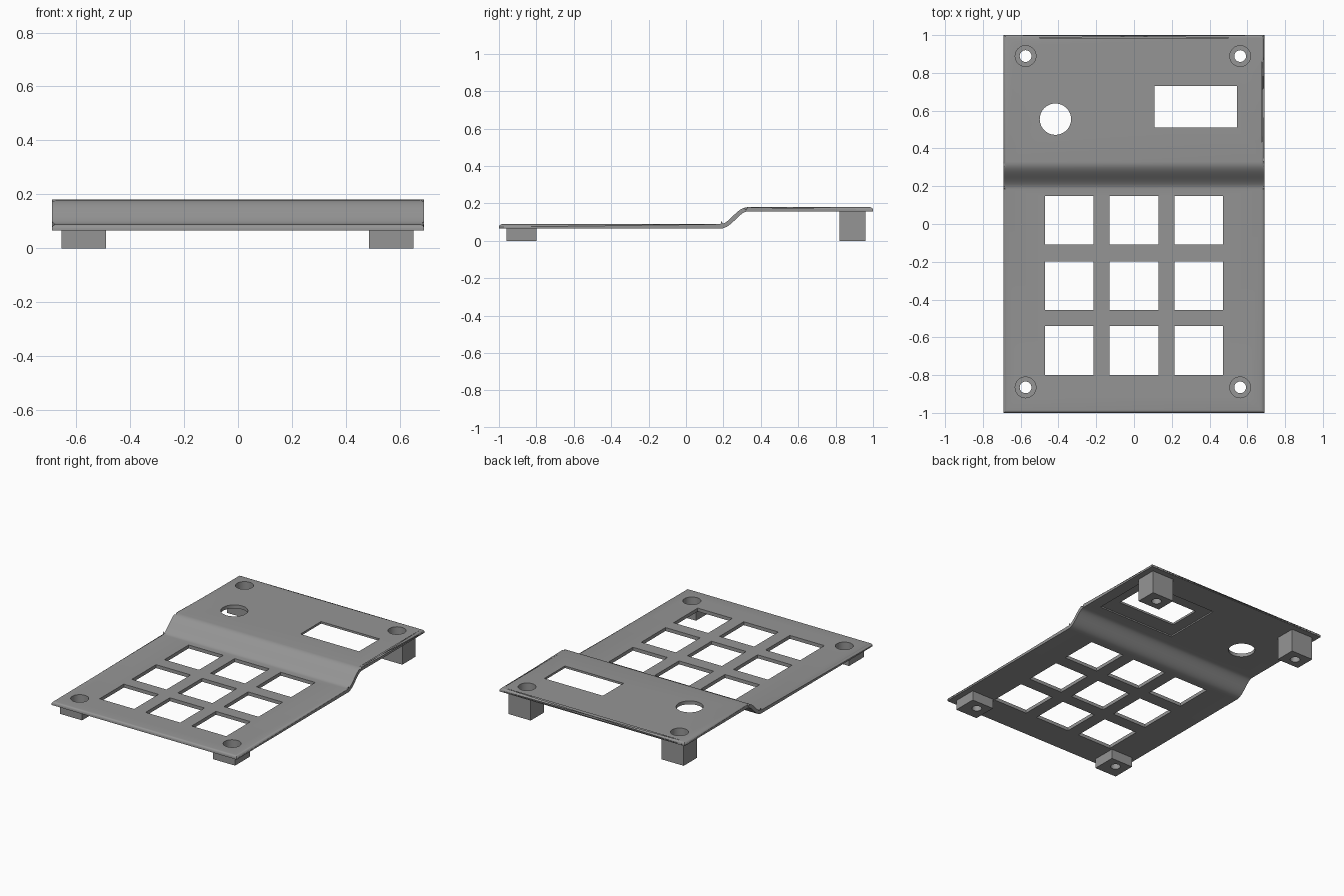
import bpy, bmesh, math
from mathutils import Vector, Matrix

if "Cube" in bpy.data.objects:
    bpy.data.objects.remove(bpy.data.objects["Cube"])

HALF_W, THICK = 0.69, 0.023
LOW_Z, HIGH_Z = 0.0775, 0.1685          # mid-plane heights of the two decks
STEP_A, STEP_B = 0.185, 0.33            # start and end of the S-bend

grey = bpy.data.materials.new("grey plastic")
grey.diffuse_color = (0.30, 0.30, 0.30, 1)
grey.use_nodes = True
grey.node_tree.nodes["Principled BSDF"].inputs["Base Color"].default_value = grey.diffuse_color


def make_object(name, bm):
    bmesh.ops.recalc_face_normals(bm, faces=bm.faces)
    mesh = bpy.data.meshes.new(name)
    bm.to_mesh(mesh)
    bm.free()
    mesh.materials.append(grey)
    obj = bpy.data.objects.new(name, mesh)
    bpy.context.collection.objects.link(obj)
    return obj


def box(name, x0, x1, y0, y1, z0, z1):
    bm = bmesh.new()
    m = Matrix.Translation(((x0 + x1) / 2, (y0 + y1) / 2, (z0 + z1) / 2))
    m = m @ Matrix.Diagonal((x1 - x0, y1 - y0, z1 - z0, 1))
    bmesh.ops.create_cube(bm, size=1, matrix=m)
    return make_object(name, bm)


def cylinder(name, x, y, r, z0, z1, sides=40):
    bm = bmesh.new()
    bmesh.ops.create_cone(bm, cap_ends=True, segments=sides, radius1=r, radius2=r,
                          depth=z1 - z0, matrix=Matrix.Translation((x, y, (z0 + z1) / 2)))
    return make_object(name, bm)


def combine(target, tool, operation):
    mod = target.modifiers.new("boolean", 'BOOLEAN')
    mod.operation, mod.solver, mod.object = operation, 'EXACT', tool
    bpy.context.view_layer.objects.active = target
    bpy.ops.object.modifier_apply(modifier=mod.name)
    bpy.data.objects.remove(tool)


# Side profile: flat deck, S-bend, raised deck, offset to both sides of the mid-line
mid = [(-1.0, LOW_Z, 0.0)]
for i in range(17):
    t = i / 16
    z = LOW_Z + (HIGH_Z - LOW_Z) * (1 - math.cos(math.pi * t)) / 2
    slope = (HIGH_Z - LOW_Z) / (STEP_B - STEP_A) * math.pi / 2 * math.sin(math.pi * t)
    mid.append((STEP_A + (STEP_B - STEP_A) * t, z, math.atan(slope)))
mid.append((1.0, HIGH_Z, 0.0))


def side(sign):
    return [(y - sign * math.sin(a) * THICK / 2, z + sign * math.cos(a) * THICK / 2)
            for y, z, a in mid]


# Faceplate: profile extruded across the width, rounded along the top rim
top, bottom = side(1), side(-1)
n = len(top)
bm = bmesh.new()
rows = [[[bm.verts.new((x, y, z)) for y, z in line] for line in (top, bottom)]
        for x in (-HALF_W, HALF_W)]
(lt, lb), (rt, rb) = rows
for i in range(n - 1):
    bm.faces.new((lt[i], rt[i], rt[i + 1], lt[i + 1]))
    bm.faces.new((lb[i], lb[i + 1], rb[i + 1], rb[i]))
bm.faces.new(lt + lb[::-1])
bm.faces.new(rt + rb[::-1])
for i in (0, n - 1):
    bm.faces.new((lt[i], lb[i], rb[i], rt[i]))
rim = [bm.edges.get((line[i], line[i + 1])) for line in (lt, rt) for i in range(n - 1)]
rim += [bm.edges.get((lt[i], rt[i])) for i in (0, n - 1)]
bmesh.ops.bevel(bm, geom=rim, offset=0.016, offset_type='OFFSET', segments=4,
                profile=0.5, affect='EDGES', clamp_overlap=False)
plate = make_object("faceplate", bm)

# Corner feet joined to the underside
for x0, x1 in ((-0.655, -0.49), (0.485, 0.65)):
    combine(plate, box("front_foot", x0, x1, -0.96, -0.80, 0, LOW_Z), 'UNION')
    combine(plate, box("back_foot", x0, x1, 0.82, 0.96, 0, HIGH_Z), 'UNION')

# Screw holes with counterbores through the feet
for x in (-0.574, 0.562):
    for y in (-0.865, 0.889):
        combine(plate, cylinder("screw_hole", x, y, 0.031, -0.1, 0.3), 'DIFFERENCE')
        combine(plate, cylinder("counterbore", x, y, 0.055, 0.035, 0.3), 'DIFFERENCE')

# Three by three grid of key openings
for x in (-0.343, 0.0, 0.343):
    for y in (-0.67, -0.327, 0.02):
        combine(plate, box("key_opening", x - 0.129, x + 0.129, y - 0.129, y + 0.129,
                           -0.1, 0.3), 'DIFFERENCE')

# Display window, its shallow seat on the underside, and the round knob hole
combine(plate, box("display_seat", 0.03, 0.61, 0.40, 0.81, 0.1, 0.166), 'DIFFERENCE')
combine(plate, box("display_window", 0.108, 0.545, 0.51, 0.73, 0.0, 0.3), 'DIFFERENCE')
combine(plate, cylinder("knob_hole", -0.416, 0.555, 0.083, 0.1, 0.3, 48), 'DIFFERENCE')

# Smooth the bend, rim and bores while keeping hard edges
bpy.ops.object.select_all(action='DESELECT')
plate.select_set(True)
bpy.context.view_layer.objects.active = plate
bpy.ops.object.shade_smooth_by_angle(angle=math.radians(30))
